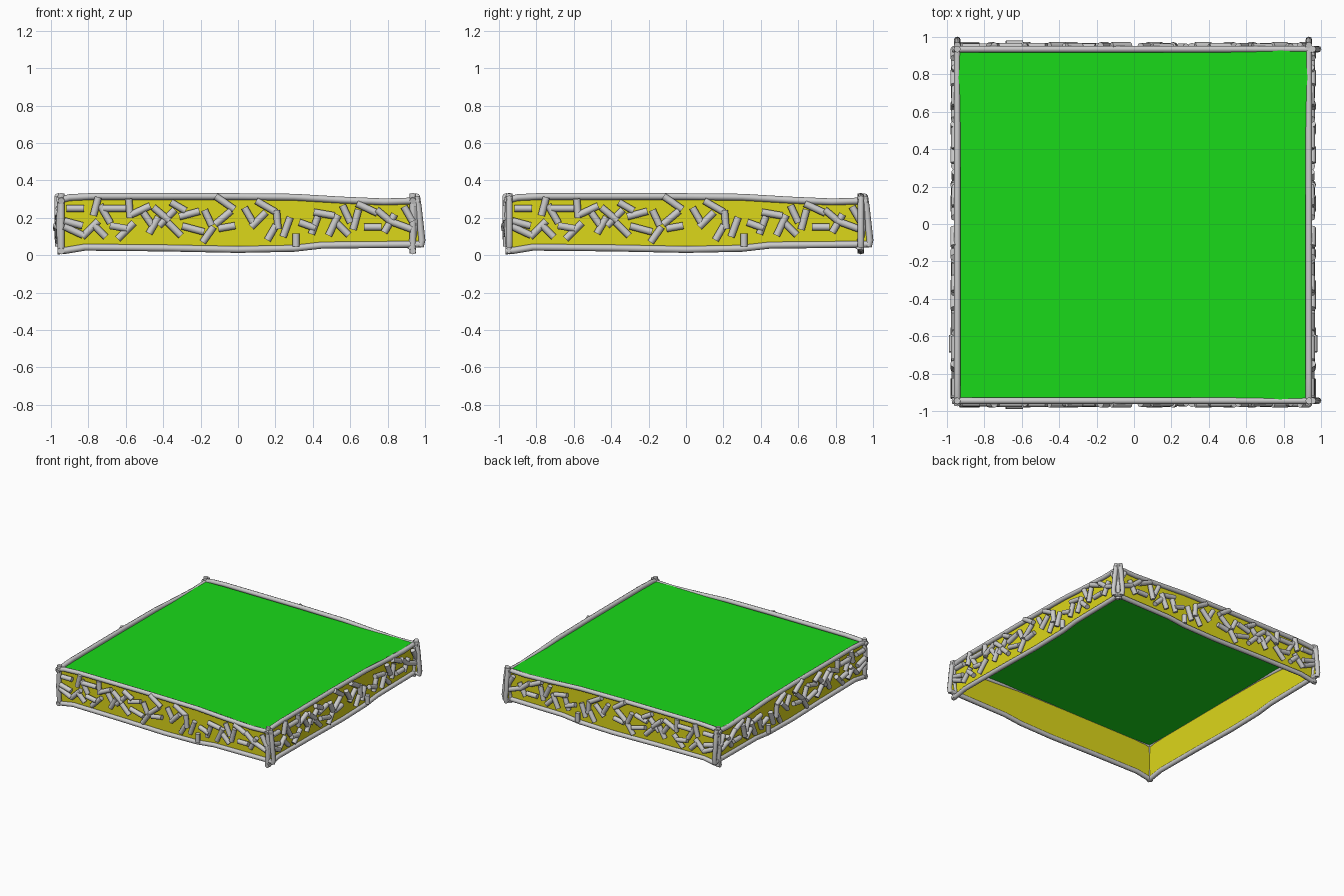
import bpy, bmesh, math
from mathutils import Matrix

if "Cube" in bpy.data.objects:
    bpy.data.objects.remove(bpy.data.objects["Cube"])

CENTRE = -0.005   # walls mirror about this value in x and y
DIST = 0.94       # wall distance from the centre


def colour(name, rgb):
    m = bpy.data.materials.new(name)
    m.diffuse_color = (*rgb, 1)
    m.use_nodes = True
    m.node_tree.nodes["Principled BSDF"].inputs["Base Color"].default_value = m.diffuse_color
    return m


yellow = colour("yellow_panel", (0.72, 0.68, 0.01))
green = colour("green_surface", (0.01, 0.70, 0.01))

# Wall outline in (x, z): wavy rails and leaning posts
top = [(-0.97, 0.29), (-0.90, 0.308), (-0.78, 0.314), (-0.1, 0.314), (0.3, 0.31),
       (0.55, 0.295), (0.78, 0.285), (0.97, 0.291)]
bottom = [(-0.965, 0.022), (-0.92, 0.025), (-0.82, 0.042), (-0.4, 0.038), (0, 0.03),
          (0.3, 0.036), (0.45, 0.053), (0.98, 0.058)]
left_post = [(-0.945, 0.01), (-0.955, 0.16), (-0.945, 0.33)]
right_post = [(0.955, 0.315), (0.965, 0.25), (0.984, 0.08), (0.975, 0.045)]
inner_post = [(0.925, 0.03), (0.945, 0.16), (0.945, 0.31)]

# Sticks: centre x, centre z (hundredths), tilt in degrees
sticks = [
    (-87, 25, 0), (-88, 17, -15), (-88, 13, -25), (-79, 14, 45), (-74, 13, -45),
    (-76, 26, 75), (-71, 22, -60), (-66, 25, 0), (-64, 15, -10), (-58, 25, -85),
    (-52, 24, 25), (-60, 13, 45), (-48, 19, -55), (-45, 16, 60), (-41, 22, -40),
    (-38, 20, 45), (-32, 26, -30), (-34, 14, -45), (-26, 22, 15), (-24, 14, -15),
    (-16, 20, -65), (-16, 11, 55), (-8, 20, 40), (-7, 28, -35), (-6, 15, 10),
    (6, 21, -60), (11, 19, 45), (15, 26, -30), (18, 12, 60), (21, 19, -85),
    (26, 15, 70), (31, 8, 90), (37, 16, -20), (41, 16, 70), (46, 22, -10),
    (51, 16, 65), (56, 14, -45), (58, 22, -65), (63, 19, 75), (69, 25, -25),
    (72, 15, 0), (78, 21, -40), (81, 17, 60), (87, 16, -20), (91, 22, -60)]


def tubes(name, paths, radius):
    """Mesh of round tubes; each path is a list of 3D points."""
    cu = bpy.data.curves.new(name, 'CURVE')
    cu.dimensions = '3D'
    cu.bevel_depth = radius
    cu.bevel_resolution = 2
    cu.use_fill_caps = True
    for pts in paths:
        s = cu.splines.new('POLY')
        s.points.add(len(pts) - 1)
        for p, co in zip(s.points, pts):
            p.co = (*co, 1)
    tmp = bpy.data.objects.new(name, cu)
    bpy.context.collection.objects.link(tmp)
    bpy.context.view_layer.update()
    mesh = bpy.data.meshes.new_from_object(
        tmp.evaluated_get(bpy.context.evaluated_depsgraph_get()))
    bpy.data.objects.remove(tmp)
    return mesh


def flat(name, pts, mat):
    """Single flat face."""
    mesh = bpy.data.meshes.new(name)
    mesh.from_pydata(pts, [], [list(range(len(pts)))])
    mesh.materials.append(mat)
    return mesh


def place(name, mesh, matrix=None, smooth=False):
    if matrix is not None:
        mesh.transform(matrix)
        if matrix.determinant() < 0:
            mesh.flip_normals()
    ob = bpy.data.objects.new(name, mesh)
    bpy.context.collection.objects.link(ob)
    if smooth:
        bpy.ops.object.select_all(action='DESELECT')
        ob.select_set(True)
        bpy.context.view_layer.objects.active = ob
        bpy.ops.object.shade_smooth_by_angle(angle=math.radians(50))
    return ob


# Front wall parts
frame = tubes("frame", [[(x, -DIST, z) for x, z in path]
                        for path in (top, bottom, left_post, right_post, inner_post)], 0.018)

stick_paths = []
for i, (x, z, tilt) in enumerate(sticks):
    half = 0.046 + 0.005 * (i % 4)
    if abs(tilt) == 90:
        half = 0.035
    dx = half * math.cos(math.radians(tilt))
    dz = half * math.sin(math.radians(tilt))
    y = -DIST - (0.026 if i == 8 else 0.012 + 0.003 * (i % 3))
    stick_paths.append([(x / 100 - dx, y, z / 100 - dz), (x / 100 + dx, y, z / 100 + dz)])
stick_mesh = tubes("sticks", stick_paths, 0.019)

outline = [(max(-0.945, min(0.965, x)), z) for x, z in bottom + top[::-1]]
panel = flat("panel", [(x, -DIST + 0.008, z) for x, z in outline], yellow)

# Four walls: front, mirrored back, and both with x and y swapped
swap = Matrix(((0, 1, 0, 0), (1, 0, 0, 0), (0, 0, 1, 0), (0, 0, 0, 1)))
mirror = Matrix.Diagonal((1, -1, 1, 1))
shift = Matrix.Translation((0, CENTRE, 0))
walls = {"front": shift, "back": shift @ mirror,
         "left": swap @ shift, "right": swap @ shift @ mirror}
for side, m in walls.items():
    place(side + "_frame", frame.copy(), m, True)
    place(side + "_sticks", stick_mesh.copy(), m, True)
    place(side + "_panel", panel.copy(), m)

# Green top surface
a, b = CENTRE - DIST, CENTRE + DIST
place("top_surface", flat("top_surface", [(a, a, 0.3), (b, a, 0.3), (b, b, 0.3), (a, b, 0.3)], green))

# Remove the template meshes
for mesh in (frame, stick_mesh, panel):
    bpy.data.meshes.remove(mesh)
